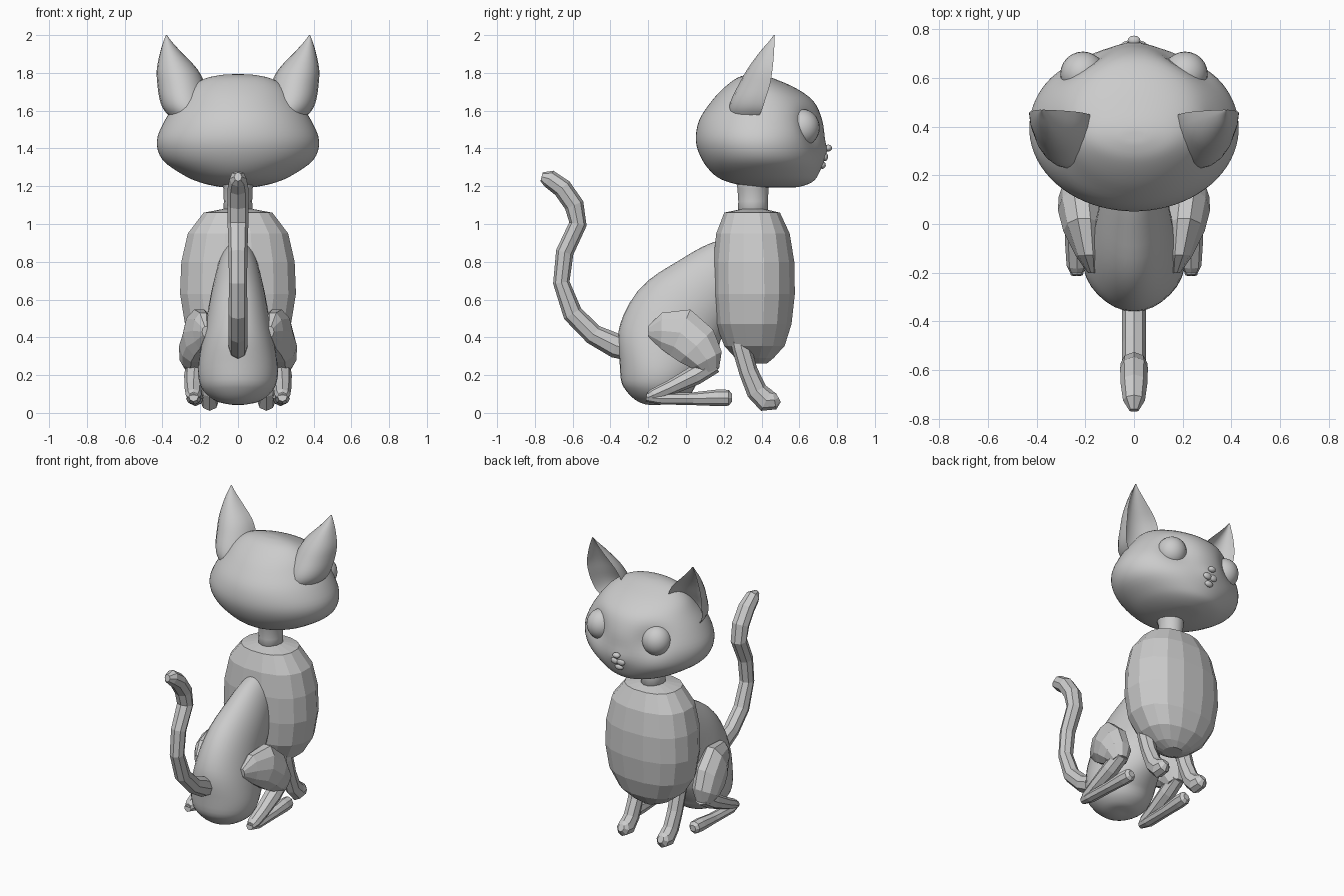
import bpy, bmesh, math
from mathutils import Vector
TAU = math.tau

def dense(rows, n):
    """Smoothly resample a short table of rows (Catmull-Rom)."""
    out = []
    for i in range(len(rows) - 1):
        p0, p1 = rows[max(i - 1, 0)], rows[i]
        p2, p3 = rows[i + 1], rows[min(i + 2, len(rows) - 1)]
        for k in range(n):
            t = k / n
            out.append([0.5 * (2*b + (c - a)*t + (2*a - 5*b + 4*c - d)*t*t + (3*b - a - 3*c + d)*t**3)
                        for a, b, c, d in zip(p0, p1, p2, p3)])
    out.append(list(rows[-1]))
    return out

def loft(name, rings, smooth=False, angle=None):
    """Skin a list of closed rings and cap both ends."""
    bm = bmesh.new()
    vr = [[bm.verts.new(p) for p in r] for r in rings]
    n = len(vr[0])
    for a, b in zip(vr, vr[1:]):
        for j in range(n):
            bm.faces.new((a[j], a[(j + 1) % n], b[(j + 1) % n], b[j]))
    bm.faces.new(vr[0])
    bm.faces.new(vr[-1])
    bmesh.ops.recalc_face_normals(bm, faces=bm.faces[:])
    me = bpy.data.meshes.new(name)
    bm.to_mesh(me)
    bm.free()
    ob = bpy.data.objects.new(name, me)
    bpy.context.collection.objects.link(ob)
    if smooth:
        me.shade_smooth()
    return ob

def tube(name, rows, sides=8, smooth=False):
    """rows: x, y, z, radius across x, radius in the side plane."""
    rings = []
    for i, (x, y, z, rx, rn) in enumerate(rows):
        a, b = rows[max(i - 1, 0)], rows[min(i + 1, len(rows) - 1)]
        t = Vector((0, b[1] - a[1], b[2] - a[2])).normalized()
        nrm = t.cross(Vector((1, 0, 0)))
        rings.append([Vector((x, y, z)) + Vector((rx * math.cos(TAU*k/sides), 0, 0))
                      + nrm * rn * math.sin(TAU*k/sides) for k in range(sides)])
    return loft(name, rings, smooth)

def stack(rows, sides, power=1.0):
    """Horizontal rings from rows: z, half width, back y, front y."""
    def pw(v):
        return math.copysign(abs(v) ** power, v)
    return [[Vector((w * pw(math.cos(TAU*(k + .5)/sides)),
                     (b + f)/2 + (f - b)/2 * pw(math.sin(TAU*(k + .5)/sides)), z))
             for k in range(sides)] for z, w, b, f in rows]

def ball(name, loc, scale):
    bpy.ops.mesh.primitive_uv_sphere_add(segments=24, ring_count=14, radius=1, location=loc)
    ob = bpy.context.object
    ob.name = name
    ob.scale = scale
    ob.data.shade_smooth()

# head with eye sockets and a muzzle swelling
head = stack(dense([(1.193, .02, .50, .54), (1.197, .10, .36, .60), (1.22, .20, .23, .665),
                    (1.26, .29, .15, .70), (1.34, .40, .085, .728), (1.44, .43, .052, .735),
                    (1.55, .387, .07, .722), (1.65, .32, .135, .675), (1.72, .26, .20, .58),
                    (1.77, .175, .265, .465), (1.79, .08, .32, .40), (1.793, .01, .355, .36)], 4), 72)
for ring in head:
    for v in ring:
        if v.y > .42:
            d = math.hypot(abs(v.x) - .21, v.z - 1.51)
            v.y -= .045 * math.exp(-(d / .095) ** 2)
            v.y += .014 * math.exp(-(v.x / .07) ** 2 - ((v.z - 1.38) / .05) ** 2)
loft("head", head, True)

# face details
ball("nose", (0, .753, 1.402), (.026, .020, .018))
ball("chin", (0, .722, 1.312), (.03, .018, .02))
for s in (-1, 1):
    ball("lip", (s * .022, .736, 1.355), (.03, .016, .022))
    ball("eye", (s * .21, .615, 1.51), (.093, .093, .098))

# ears: hollow crescents tapering to a point; rows are z, inner x, outer x, front y, back y
EAR = [(1.54, .13, .33, .37, .24), (1.60, .14, .39, .40, .228), (1.66, .155, .415, .42, .24),
       (1.74, .175, .427, .445, .28), (1.82, .215, .43, .458, .325), (1.91, .30, .412, .466, .39),
       (1.965, .35, .395, .468, .438), (2.0, .376, .382, .470, .465)]
for s in (-1, 1):
    rings = []
    for i, (z, xi, xo, yf, yb) in enumerate(dense(EAR, 3)):
        c, w, d = (xi + xo)/2, (xo - xi)/2, yf - yb
        back = [Vector((s*(c + w*math.cos(math.pi*k/10)), yf - d*math.sin(math.pi*k/10), z)) for k in range(11)]
        scoop = [Vector((s*(c - .93*w*math.cos(math.pi*k/10)), yf - .72*d*math.sin(math.pi*k/10), z))
                 for k in range(1, 10)]
        rings.append(back + scoop)
    ear = loft("ear", rings, True)
    bpy.context.view_layer.objects.active = ear
    bpy.ops.object.select_all(action='DESELECT')
    ear.select_set(True)
    bpy.ops.object.shade_smooth_by_angle(angle=math.radians(50))

# neck
tube("neck", [(0, .355, 1.02, .08, .085), (0, .355, 1.12, .075, .08), (0, .355, 1.19, .078, .085),
              (0, .355, 1.26, .10, .10)], 14, True)

# faceted chest
loft("chest", stack([(.262, .06, .31, .43), (.29, .13, .26, .465), (.355, .215, .20, .525),
                     (.47, .285, .155, .562), (.63, .312, .14, .58), (.80, .305, .14, .577),
                     (.95, .27, .157, .552), (1.06, .185, .20, .50), (1.083, .06, .31, .40)], 16, .85))

# smooth hunched body
tube("body", dense([(0, .33, .85, .04, .04), (0, .30, .825, .08, .12), (0, .23, .765, .105, .17),
                    (0, .10, .65, .135, .21), (0, -.04, .50, .165, .26), (0, -.10, .35, .195, .27),
                    (0, -.14, .21, .212, .215), (0, -.15, .12, .185, .18), (0, -.155, .06, .11, .11),
                    (0, -.155, .042, .02, .02)], 4), 32, True)

# tail
tube("tail", [(0, -.27, .33, .05, .06), (0, -.37, .355, .05, .065), (0, -.49, .415, .05, .055),
              (0, -.60, .525, .05, .053), (0, -.66, .69, .048, .044), (0, -.642, .85, .05, .047),
              (0, -.572, 1.0, .055, .047), (0, -.592, 1.10, .057, .052), (0, -.655, 1.19, .055, .052),
              (0, -.725, 1.24, .045, .048), (0, -.765, 1.25, .02, .024)])

for s in (-1, 1):
    # hind leg: thigh, shank and foot
    tube("thigh", [(s*.17, -.20, .43, .02, .03), (s*.185, -.13, .435, .055, .10), (s*.205, -.03, .425, .085, .14),
                   (s*.22, .055, .355, .092, .13), (s*.225, .11, .28, .085, .095), (s*.225, .13, .22, .05, .05)], 10)
    tube("shank", [(s*.225, .15, .26, .05, .05), (s*.23, .05, .20, .055, .052), (s*.235, -.08, .135, .048, .04),
                   (s*.235, -.17, .095, .042, .034), (s*.235, -.205, .08, .025, .02)])
    tube("hind_foot", [(s*.235, -.21, .085, .025, .025), (s*.235, -.14, .075, .04, .03), (s*.23, .04, .075, .038, .034),
                       (s*.225, .17, .08, .042, .044), (s*.222, .225, .08, .04, .042), (s*.222, .243, .08, .022, .022)])
    # front leg with paw
    tube("front_leg", [(s*.15, .275, .44, .05, .05), (s*.15, .295, .34, .052, .05), (s*.15, .33, .22, .05, .05),
                       (s*.15, .375, .115, .048, .056), (s*.15, .425, .066, .05, .062),
                       (s*.15, .468, .068, .045, .05), (s*.15, .49, .08, .022, .025)])
